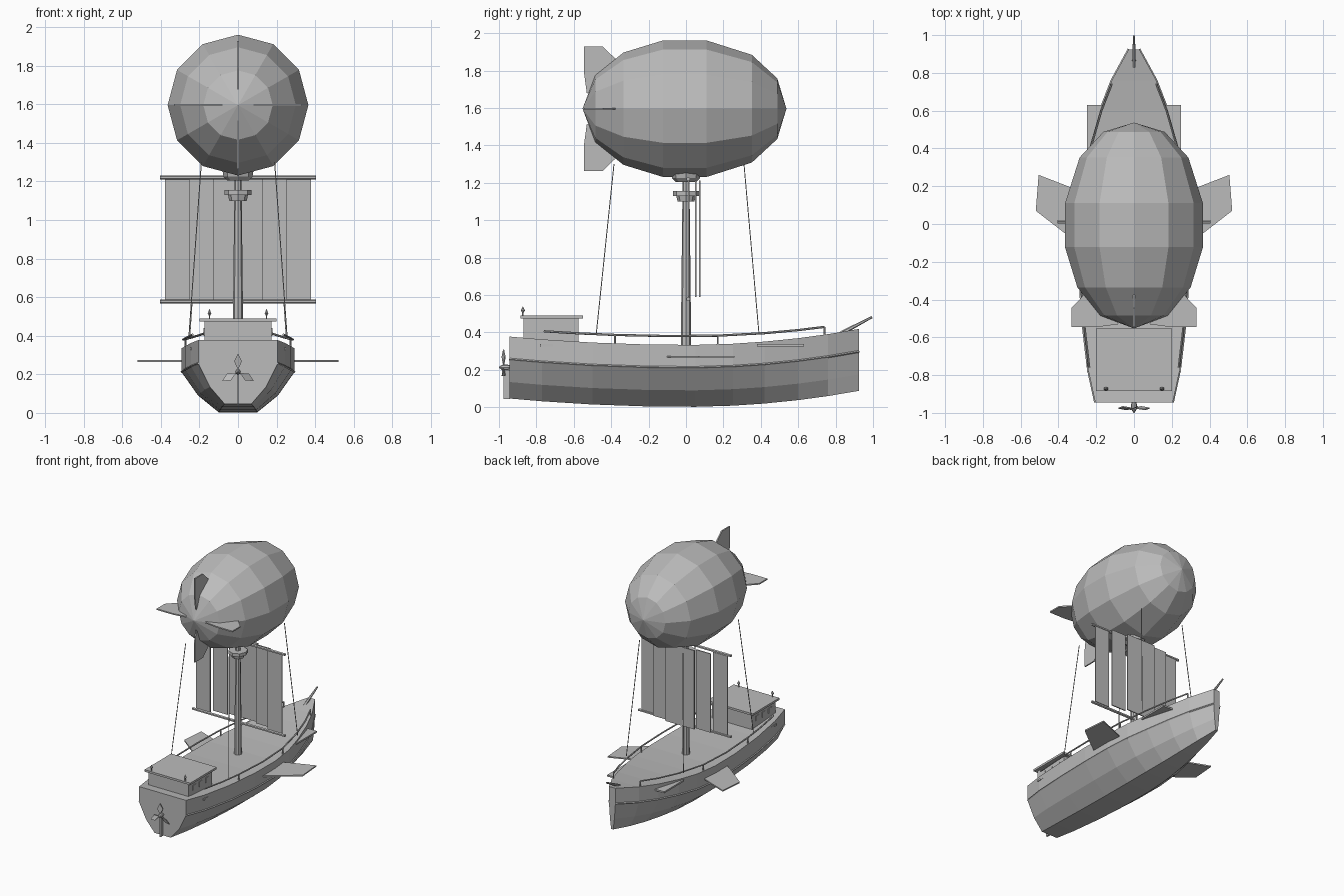
import bpy, bmesh, math
from mathutils import Vector, Matrix

cube = bpy.data.objects.get("Cube")
if cube:
    bpy.data.objects.remove(cube)

grey = bpy.data.materials.new("plain_grey")
grey.use_nodes = True
grey.diffuse_color = (0.5, 0.5, 0.5, 1)
grey.node_tree.nodes["Principled BSDF"].inputs["Base Color"].default_value = (0.5, 0.5, 0.5, 1)


def finish(name, bm):
    bmesh.ops.recalc_face_normals(bm, faces=bm.faces)
    mesh = bpy.data.meshes.new(name)
    bm.to_mesh(mesh)
    bm.free()
    mesh.materials.append(grey)
    obj = bpy.data.objects.new(name, mesh)
    bpy.context.collection.objects.link(obj)
    return obj


def box(name, lo, hi):
    bm = bmesh.new()
    lo, hi = Vector(lo), Vector(hi)
    mat = Matrix.Translation((lo + hi) / 2) @ Matrix.Diagonal((*(hi - lo), 1))
    bmesh.ops.create_cube(bm, size=1, matrix=mat)
    return finish(name, bm)


def tube(name, points, r, r_end=None, sides=6):
    """Round bar through points, optionally tapered."""
    bm = bmesh.new()
    for a, b in zip(points, points[1:]):
        a, b = Vector(a), Vector(b)
        mat = Matrix.Translation((a + b) / 2) @ (b - a).to_track_quat('Z', 'Y').to_matrix().to_4x4()
        bmesh.ops.create_cone(bm, cap_ends=True, segments=sides, radius1=r,
                              radius2=r if r_end is None else r_end,
                              depth=(b - a).length, matrix=mat)
    return finish(name, bm)


def loft(name, rings, caps=True):
    bm = bmesh.new()
    loops = [[bm.verts.new(p) for p in ring] for ring in rings]
    n = len(loops[0])
    for a, b in zip(loops, loops[1:]):
        for i in range(n):
            j = (i + 1) % n
            bm.faces.new((a[i], a[j], b[j], b[i]))
    if caps:
        bm.faces.new(loops[0])
        bm.faces.new(loops[-1])
    bmesh.ops.remove_doubles(bm, verts=bm.verts, dist=1e-5)
    return finish(name, bm)


def lathe(name, profile, sides, axis='Z', center=(0, 0, 0)):
    """Spin (radius, height) pairs about an axis."""
    c = Vector(center)
    rings = []
    for r, h in profile:
        ring = []
        for i in range(sides):
            t = 2 * math.pi * i / sides
            u, v = r * math.sin(t), r * math.cos(t)
            ring.append(c + Vector((u, v, h) if axis == 'Z' else (u, h, v)))
        rings.append(ring)
    return loft(name, rings)


def plate(name, outline, normal, thick):
    """Flat slab from an outline, thickened evenly along its normal."""
    n = Vector(normal) * thick / 2
    return loft(name, [[Vector(p) - n for p in outline], [Vector(p) + n for p in outline]])


def sheer(y):
    return (0.05 if y < 0 else 0.1) * y * y


# Hull: lofted cross-sections, stern to bow
stations = [(-0.945, 0.205), (-0.77, 0.243), (-0.5, 0.275), (-0.2, 0.292), (0.05, 0.292),
            (0.25, 0.272), (0.42, 0.232), (0.6, 0.18), (0.76, 0.118), (0.925, 0.028)]
section = [(1, 0.333), (1.0, 0.21), (0.71, 0.09), (0.34, 0.002)]


def half_width(y):
    for (y0, w0), (y1, w1) in zip(stations, stations[1:]):
        if y <= y1:
            return w0 + (w1 - w0) * (y - y0) / (y1 - y0)
    return stations[-1][1]


rings = []
for y, w in stations:
    right = [Vector((w * f, y, z + sheer(y))) for f, z in section]
    rings.append(right + [Vector((-p.x, p.y, p.z)) for p in reversed(right)])
loft("hull", rings)

# Deck-level platforms passing through the hull
box("bow_platform", (-0.25, 0.38, 0.325), (0.25, 0.63, 0.338))
box("stern_platform", (-0.25, -0.78, 0.325), (0.25, -0.69, 0.338))

# Cabin with roof, windows and finials
box("cabin", (-0.175, -0.87, 0.33), (0.175, -0.575, 0.476))
box("cabin_roof", (-0.2, -0.885, 0.474), (0.2, -0.552, 0.49))

for s, side in ((1, "left"), (-1, "right")):
    # Rubbing strake along the chine
    tube(side + "_strake", [(s * w, y, 0.212 + sheer(y)) for y, w in stations], 0.006, sides=4)

    # Handrail and posts
    rail = [(y, 0.38 + sheer(y) * 0.9) for y in (-0.76, -0.56, -0.38, -0.1, 0.17, 0.42, 0.6, 0.74)]
    tube(side + "_rail", [(s * (half_width(y) - 0.008), y, z) for y, z in rail], 0.006)
    for y in (-0.38, 0.17, 0.74):
        x = s * (half_width(y) - 0.008)
        tube(side + "_rail_post", [(x, y, 0.32 + sheer(y)), (x, y, 0.38 + 0.9 * sheer(y))], 0.005)

    # Side wing
    plate(side + "_wing", [(s * x, y, 0.27) for x, y in
          ((0.27, 0.165), (0.35, 0.2), (0.505, 0.26), (0.52, 0.07), (0.365, -0.05), (0.27, -0.118))],
          (0, 0, 1), 0.01)

    # Suspension ropes
    tube(side + "_aft_rope", [(s * 0.255, -0.48, 0.39), (s * 0.19, -0.385, 1.3)], 0.003, sides=4)
    tube(side + "_fore_rope", [(s * 0.25, 0.39, 0.395), (s * 0.19, 0.31, 1.3)], 0.003, sides=4)

    # Cabin windows and roof finials
    for y in (-0.8, -0.72, -0.64):
        box(side + "_window", (s * 0.177 - 0.003, y - 0.02, 0.4), (s * 0.177 + 0.003, y + 0.02, 0.44))
    lathe(side + "_finial", [(0.004, 0.485), (0.004, 0.505), (0.011, 0.517), (0.0005, 0.54)], 6,
          center=(s * 0.148, -0.872, 0))

# Mast with lookout and balloon cradle
tube("mast", [(0, 0, 0.32), (0, 0, 1.25)], 0.028, 0.018, sides=8)
lathe("lookout", [(0.045, 1.1), (0.052, 1.13), (0.07, 1.13), (0.07, 1.155), (0.045, 1.155)], 8)
lathe("balloon_cradle", [(0.055, 1.205), (0.075, 1.225), (0.08, 1.255)], 8)

# Yards and stepped sail panels
for name, z in (("upper_yard", 1.22), ("lower_yard", 0.578)):
    tube(name, [(-0.405, 0.012, z), (0.405, 0.012, z)], 0.011)
for i in range(6):
    x = -0.378 + 0.126 * i
    y = (0.016, 0.052, 0.074)[min(i, 5 - i)]
    box("sail_panel", (x, y - 0.004, 0.588), (x + 0.126, y + 0.004, 1.212))

# Balloon with four tail fins
lathe("balloon", [(0, -0.553), (0.18, -0.485), (0.3, -0.335), (0.365, -0.123), (0.365, 0.11),
                  (0.288, 0.352), (0.162, 0.488), (0, 0.537)], 12, 'Y', (0, 0, 1.596))
fin = [(0.08, -0.53), (0.19, -0.545), (0.332, -0.545), (0.332, -0.445), (0.255, -0.365), (0.18, -0.4)]
for k in range(4):
    c, s = round(math.cos(k * math.pi / 2)), round(math.sin(k * math.pi / 2))
    plate("tail_fin", [(r * c, y, 1.596 + r * s) for r, y in fin], (-s, 0, c), 0.01)

# Bowsprit
tube("bowsprit", [(0, 0.83, 0.395), (0, 0.995, 0.482)], 0.012, 0.006)

# Propeller and rudder
box("rudder", (-0.006, -0.975, 0.045), (0.006, -0.94, 0.2))
lathe("propeller_hub", [(0.003, -1.0), (0.015, -0.98), (0.015, -0.955), (0.01, -0.94)], 8, 'Y', (0, 0, 0.213))
blade = [(0, 0.01), (0.02, 0.055), (0, 0.095), (-0.02, 0.055)]
for k in range(3):
    t = 2 * math.pi * k / 3
    plate("propeller_blade", [(u * math.cos(t) + v * math.sin(t), -0.975 + u * 0.4,
          0.213 + v * math.cos(t) - u * math.sin(t)) for u, v in blade], (0, 1, 0), 0.006)
